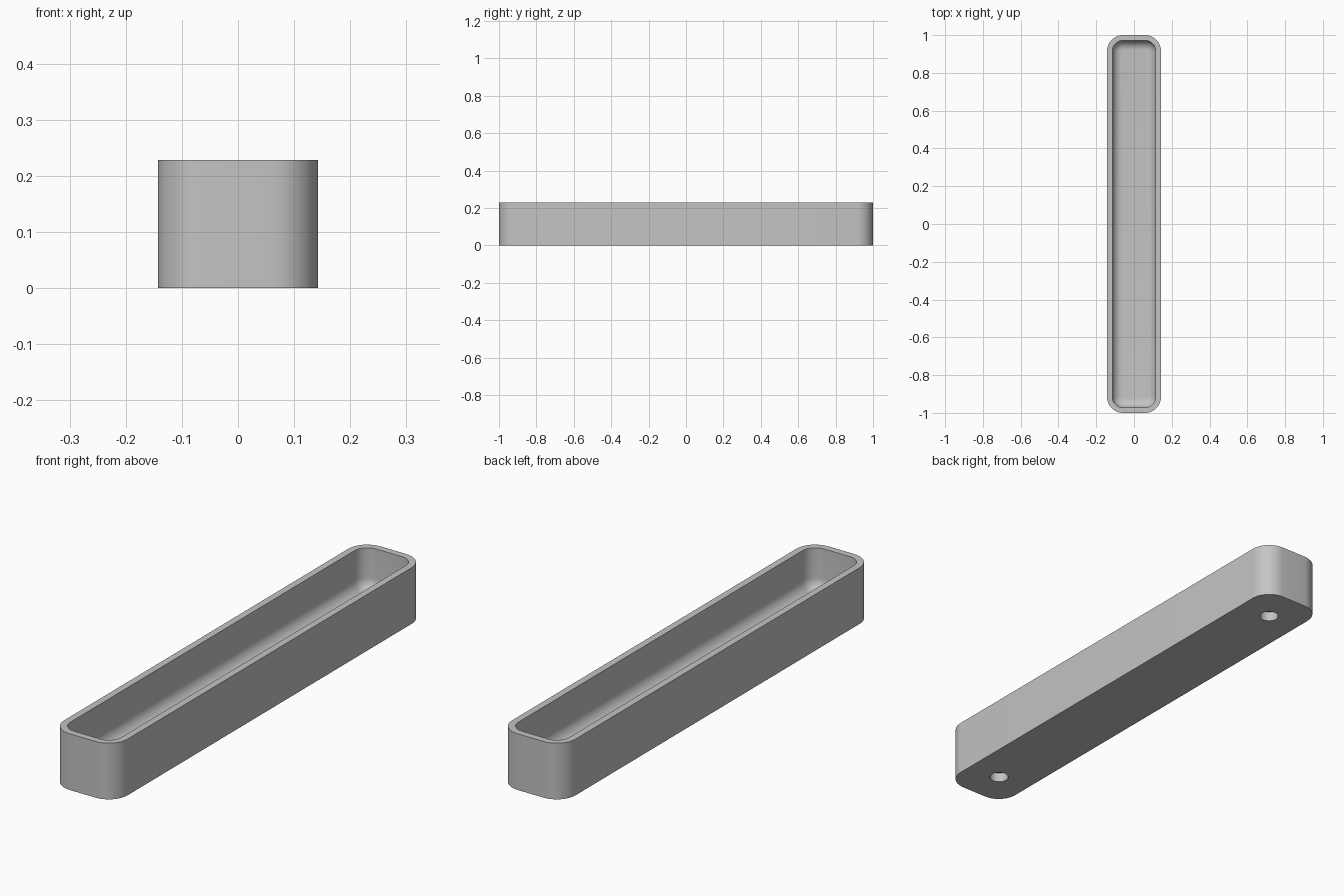
import bpy
import bmesh
from math import sin, cos, pi

HALF_X, HALF_Y, HEIGHT = 0.143, 1.0, 0.229
CORNER, WALL, FLOOR, FILLET = 0.085, 0.028, 0.057, 0.05
HOLE_Y, HOLE_RADIUS, HOLE_DEPTH = 0.845, 0.037, 0.04
CORNER_STEPS, FILLET_STEPS = 12, 8

cube = bpy.data.objects.get("Cube")
if cube:
    bpy.data.objects.remove(cube, do_unlink=True)

grey = bpy.data.materials.new("plain grey")
grey.use_nodes = True
colour = (0.55, 0.55, 0.55, 1)
grey.diffuse_color = colour
grey.node_tree.nodes["Principled BSDF"].inputs["Base Color"].default_value = colour


def rounded_loop(bm, inset, z):
    """Ring of vertices: the rounded outline moved inward by inset."""
    radius = CORNER - inset
    verts = []
    for quarter, (sx, sy) in enumerate([(1, 1), (-1, 1), (-1, -1), (1, -1)]):
        for i in range(CORNER_STEPS + 1):
            a = (quarter + i / CORNER_STEPS) * pi / 2
            verts.append(bm.verts.new((sx * (HALF_X - CORNER) + radius * cos(a),
                                       sy * (HALF_Y - CORNER) + radius * sin(a), z)))
    return verts


# Tray body: outer wall, rim, inner wall and rounded floor edge
profile = [(0, 0), (0, HEIGHT), (WALL, HEIGHT)]
for i in range(FILLET_STEPS + 1):
    t = i / FILLET_STEPS * pi / 2
    profile.append((WALL + FILLET * (1 - cos(t)), FLOOR + FILLET * (1 - sin(t))))

bm = bmesh.new()
loops = [rounded_loop(bm, inset, z) for inset, z in profile]
for low, high in zip(loops, loops[1:]):
    for i in range(len(low)):
        j = (i + 1) % len(low)
        bm.faces.new((low[i], low[j], high[j], high[i]))
bm.faces.new(reversed(loops[0]))
bm.faces.new(loops[-1])
bmesh.ops.recalc_face_normals(bm, faces=bm.faces)
mesh = bpy.data.meshes.new("tray")
bm.to_mesh(mesh)
bm.free()
mesh.materials.append(grey)
tray = bpy.data.objects.new("tray", mesh)
bpy.context.collection.objects.link(tray)

# Blind round holes in the underside
for side in (-1, 1):
    bpy.ops.mesh.primitive_cylinder_add(vertices=32, radius=HOLE_RADIUS,
                                        depth=2 * HOLE_DEPTH,
                                        location=(0, side * HOLE_Y, 0))
    cutter = bpy.context.object
    cutter.name = "hole_cutter"
    cutter.hide_render = True
    cutter.data.materials.append(grey)
    cut = tray.modifiers.new("hole", 'BOOLEAN')
    cut.operation = 'DIFFERENCE'
    cut.solver = 'EXACT'
    cut.object = cutter
    bpy.context.view_layer.objects.active = tray
    bpy.ops.object.modifier_apply(modifier=cut.name)
    bpy.data.objects.remove(cutter, do_unlink=True)

# Smooth curves, crisp rim and base edges
bpy.ops.object.select_all(action='DESELECT')
tray.select_set(True)
bpy.context.view_layer.objects.active = tray
bpy.ops.object.shade_smooth_by_angle(angle=pi / 6)
